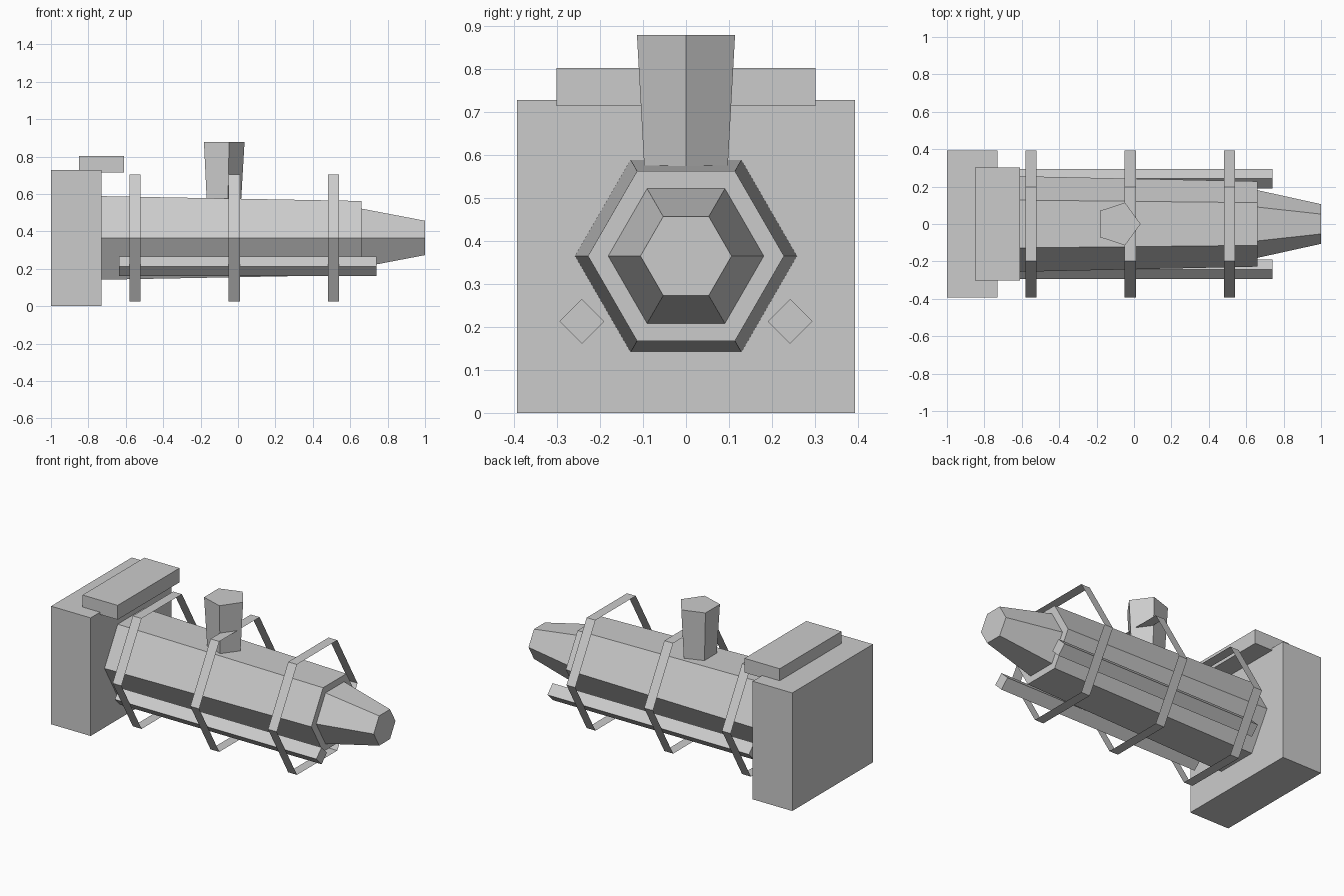
import bpy
import bmesh
from math import cos, sin, pi
from mathutils import Vector

default = bpy.data.objects.get("Cube")
if default:
    bpy.data.objects.remove(default, do_unlink=True)

grey = bpy.data.materials.new("plain grey")
grey.use_nodes = True
colour = (0.6, 0.6, 0.6, 1)
grey.diffuse_color = colour
grey.node_tree.nodes["Principled BSDF"].inputs["Base Color"].default_value = colour

AXIS_Z = 0.365  # height of the boiler axis


def finish(name, bm):
    mesh = bpy.data.meshes.new(name)
    bm.to_mesh(mesh)
    bm.free()
    mesh.materials.append(grey)
    obj = bpy.data.objects.new(name, mesh)
    bpy.context.collection.objects.link(obj)
    return obj


def box(name, low, high):
    low, high = Vector(low), Vector(high)
    bm = bmesh.new()
    bmesh.ops.create_cube(bm, size=1)
    for v in bm.verts:
        v.co = (low + high) / 2 + v.co * (high - low)
    return finish(name, bm)


def tapered(name, sides, start, end, r_start, r_end, capped=True):
    """Regular-sided tube between two points, along x or z."""
    start, end = Vector(start), Vector(end)
    along_x = abs(end.x - start.x) > 0
    u, w = (Vector((0, 1, 0)), Vector((0, 0, 1))) if along_x else (Vector((1, 0, 0)), Vector((0, 1, 0)))
    bm = bmesh.new()
    loops = []
    for centre, r in ((start, r_start), (end, r_end)):
        angles = [2 * pi * i / sides for i in range(sides)]
        loops.append([bm.verts.new(centre + u * r * cos(a) + w * r * sin(a)) for a in angles])
    first, last = loops
    for i in range(sides):
        j = (i + 1) % sides
        bm.faces.new((first[i], first[j], last[j], last[i]))
    if capped:
        bm.faces.new(first[::-1])
        bm.faces.new(last)
    return finish(name, bm)


# Cab and its overhanging roof
box("cab", (-1, -0.393, 0), (-0.73, 0.393, 0.728))
box("cab_roof", (-0.85, -0.301, 0.714), (-0.61, 0.301, 0.802))

# Six-sided boiler and nose
tapered("boiler", 6, (-0.73, 0, AXIS_Z), (0.66, 0, AXIS_Z), 0.258, 0.228)
tapered("nose", 6, (0.66, 0, AXIS_Z), (1, 0, AXIS_Z), 0.181, 0.106)

# Five-sided flared chimney
tapered("chimney", 5, (-0.085, 0, 0.57), (-0.085, 0, 0.879), 0.102, 0.12)

# Paper-thin open hoops around the boiler
for place, x in (("rear", -0.55), ("middle", -0.02), ("front", 0.51)):
    tapered(place + "_hoop", 6, (x - 0.03, 0, AXIS_Z), (x + 0.03, 0, AXIS_Z),
            0.393, 0.393, capped=False)

# Diamond-section side rails
for side, y in (("left", 0.242), ("right", -0.242)):
    tapered(side + "_rail", 4, (-0.635, y, 0.213), (0.74, y, 0.213), 0.052, 0.052)
